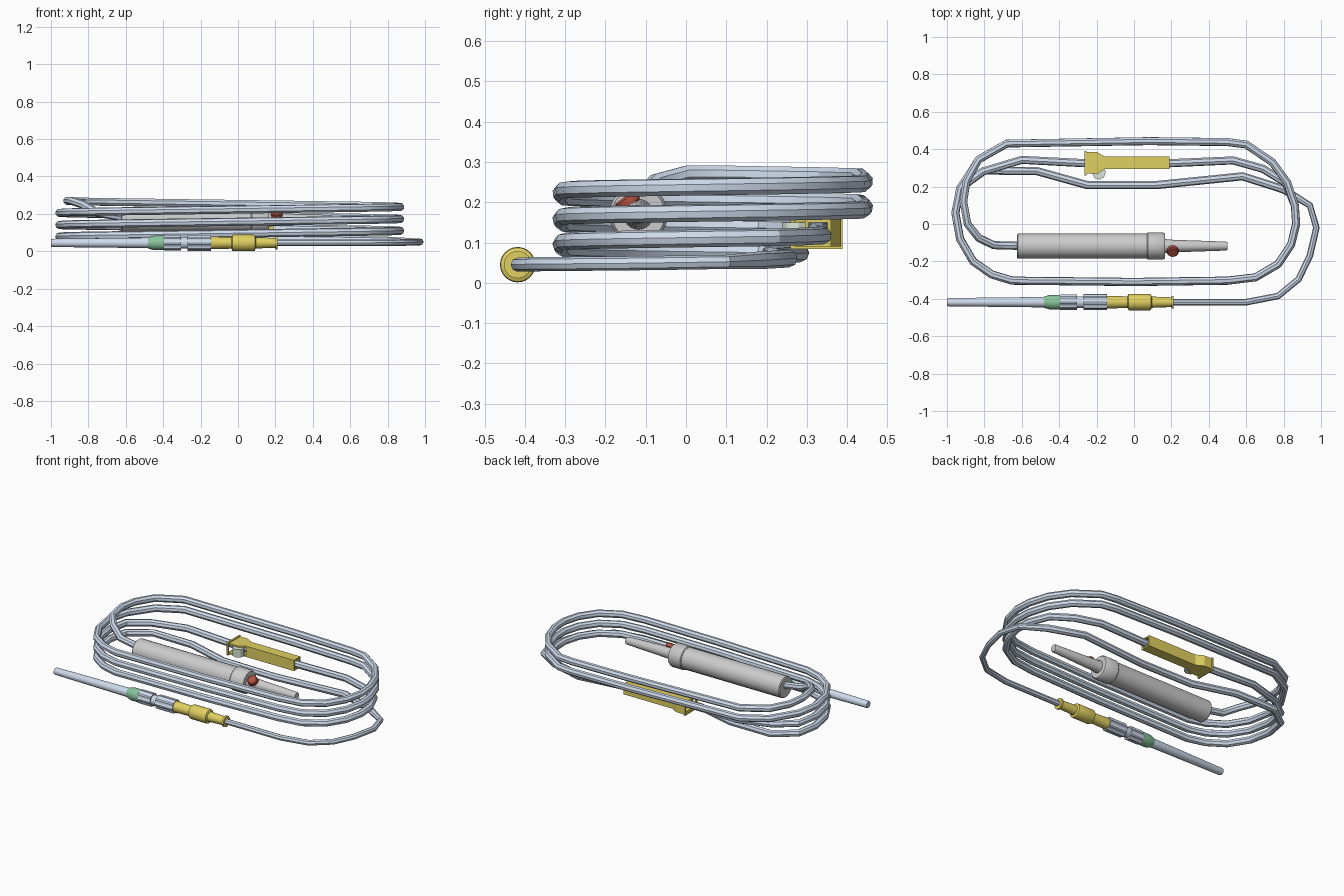
import bpy, bmesh, math
from mathutils import Vector

if "Cube" in bpy.data.objects:
    bpy.data.objects.remove(bpy.data.objects["Cube"])


def mat(name, c):
    m = bpy.data.materials.new(name)
    m.diffuse_color = (*c, 1)
    m.use_nodes = True
    m.node_tree.nodes["Principled BSDF"].inputs["Base Color"].default_value = m.diffuse_color
    return m


BLUE = mat("tube_blue", (0.62, 0.71, 0.84))
YELLOW = mat("yellow", (0.75, 0.63, 0.12))
GREEN = mat("green", (0.25, 0.55, 0.33))
RED = mat("red", (0.45, 0.08, 0.05))
PALE = mat("pale_green", (0.7, 0.8, 0.68))


def finish(name, bm, m=None, angle=35):
    bmesh.ops.recalc_face_normals(bm, faces=bm.faces[:])
    me = bpy.data.meshes.new(name)
    bm.to_mesh(me)
    bm.free()
    ob = bpy.data.objects.new(name, me)
    bpy.context.collection.objects.link(ob)
    smooth(ob, angle)
    if m:
        me.materials.append(m)
    return ob


def smooth(ob, angle):
    bpy.ops.object.select_all(action='DESELECT')
    ob.select_set(True)
    bpy.context.view_layer.objects.active = ob
    bpy.ops.object.shade_smooth_by_angle(angle=math.radians(angle))


def lathe(name, prof, origin, axis=(1, 0, 0), m=None, sides=24, rib=1.0):
    """Revolve (distance, radius) pairs about an axis; rib < 1 cuts grooves."""
    bm = bmesh.new()
    q = Vector((0, 0, 1)).rotation_difference(Vector(axis))
    rings = []
    for d, r in prof:
        ring = []
        for i in range(sides):
            a = 2 * math.pi * i / sides
            k = r * (rib if i % 4 > 1 else 1)
            ring.append(bm.verts.new(q @ Vector((k * math.cos(a), k * math.sin(a), d)) + Vector(origin)))
        rings.append(ring)
    for a, b in zip(rings, rings[1:]):
        for i in range(sides):
            j = (i + 1) % sides
            bm.faces.new((a[i], a[j], b[j], b[i]))
    bm.faces.new(rings[0])
    bm.faces.new(rings[-1])
    return finish(name, bm, m)


def prism(bm, pts, z0, z1):
    """Extrude an xy outline between two heights."""
    lo = [bm.verts.new((x, y, z0)) for x, y in pts]
    hi = [bm.verts.new((x, y, z1)) for x, y in pts]
    bm.faces.new(lo)
    bm.faces.new(hi)
    for i in range(len(pts)):
        j = (i + 1) % len(pts)
        bm.faces.new((lo[i], lo[j], hi[j], hi[i]))


def rect(bm, x0, x1, y0, y1, z0, z1):
    prism(bm, [(x0, y0), (x1, y0), (x1, y1), (x0, y1)], z0, z1)


# Coiled tube: lead-in, three rising turns, then down into the chamber
lead = [(.2, -.418, .045), (.6, -.418, .045), (.77, -.385, .046), (.88, -.295, .047),
        (.94, -.17, .048), (.975, -.02, .05), (.94, .1, .052), (.8, .185, .056),
        (.58, .255, .06), (.12, .208, .066), (-.25, .208, .07), (-.52, .283, .073)]
left = [(-.93, .19), (-.955, .06), (-.93, -.08), (-.86, -.2), (-.76, -.27), (-.65, -.303)]
right = [(0, -.31), (.5, -.303), (.65, -.285), (.77, -.215), (.84, -.11), (.867, 0), (.86, .1)]
inner = [(.81, .22), (.69, .295), (.53, .34), (.19, .325), (-.26, .325), (-.6, .343), (-.81, .28)]
outer = [(.82, .22), (.74, .33), (.6, .425), (.5, .438), (.08, .443), (-.68, .43), (-.83, .345)]
flat = ([(-.8, .285)] + left + right + inner + left + right + outer + left + right + outer)
steps = [0]
for a, b in zip(flat, flat[1:]):
    steps.append(steps[-1] + math.dist(a, b))
coil = [(x, y, .074 + .192 * s / steps[-1]) for (x, y), s in zip(flat, steps)]
tail = [(-.895, .23, .268), (-.912, .12, .27), (-.89, 0, .27), (-.83, -.075, .25),
        (-.75, -.113, .205), (-.6, -.117, .18)]
path = lead + coil + tail
cu = bpy.data.curves.new("coiled_tube", 'CURVE')
cu.dimensions = '3D'
cu.bevel_depth = .022
cu.bevel_resolution = 2
cu.use_fill_caps = True
sp = cu.splines.new('POLY')
sp.points.add(len(path) - 1)
for i, (p, co) in enumerate(zip(sp.points, path)):
    p.co = (*co, 1)
    p.radius = .8 if i < 7 else 1
tube = bpy.data.objects.new("coiled_tube", cu)
bpy.context.collection.objects.link(tube)
tube.select_set(True)
bpy.context.view_layer.objects.active = tube
bpy.ops.object.convert(target='MESH')
tube = bpy.context.view_layer.objects.active
tube.data.materials.clear()
tube.data.materials.append(BLUE)
smooth(tube, 30)

# Drip chamber with collar and spike
C = (0, -.118, .17)
lathe("drip_chamber", [(-.625, .062), (-.62, .067), (.07, .067)], C)
lathe("chamber_collar", [(.07, .069), (.075, .073), (.155, .073), (.165, .066)], C)
lathe("spike", [(.16, .038), (.2, .034), (.49, .024), (.5, .021)], C)
# Red air vent cap on a slanted stub
ax = Vector((0, -.6, .8))
lathe("vent_stub", [(0, .018), (.04, .018)], (.205, -.122, .17), ax, sides=12)
lathe("vent_cap", [(.025, .027), (.029, .031), (.048, .031), (.053, .026)],
      (.207, -.122, .17), ax, RED, sides=16)

# Needle connector line along the front
N = (0, -.418, .045)
lathe("needle_sheath", [(-1, .02), (-.99, .022), (-.47, .028)], N, m=BLUE, sides=16)
lathe("green_cap", [(-.48, .03), (-.45, .039), (-.395, .039)], N, m=GREEN)
lathe("ribbed_ring_small", [(-.395, .042), (-.305, .042)], N, m=BLUE, sides=32, rib=.88)
lathe("ring_neck", [(-.31, .031), (-.265, .031)], N, m=BLUE)
lathe("ribbed_ring_large", [(-.27, .043), (-.145, .043)], N, m=BLUE, sides=32, rib=.88)
lathe("yellow_connector", [(-.147, .034), (-.035, .031), (-.03, .042), (-.022, .044), (.082, .044),
      (.09, .042), (.095, .03), (.2, .026), (.2, .034), (.212, .034)], N, m=YELLOW)

# Roller clamp: two plates, side walls, and a frame-shaped end flange
bm = bmesh.new()
outline = [(.19, .295), (-.155, .295), (-.19, .27), (-.255, .27),
           (-.255, .385), (-.2, .385), (-.155, .36), (.19, .36)]
for z in (.09, .15):
    prism(bm, outline, z, z + .009)
rect(bm, -.15, .19, .295, .304, .09, .159)
prism(bm, [(-.255, .376), (-.203, .376), (-.158, .351), (.19, .351)] + outline[:3:-1], .09, .159)
for y in (.26, .377):
    rect(bm, -.265, -.253, y, y + .012, .084, .165)
for z in (.084, .154):
    rect(bm, -.265, -.253, .26, .389, z, z + .011)
finish("roller_clamp", bm, YELLOW, 20)
lathe("clamp_roller", [(.1, .036), (.15, .036)], (-.188, .274, 0), (0, 0, 1), PALE, sides=32, rib=.93)
lathe("roller_axle", [(.092, .01), (.157, .01)], (-.188, .29, 0), (0, 0, 1), PALE, sides=12)
